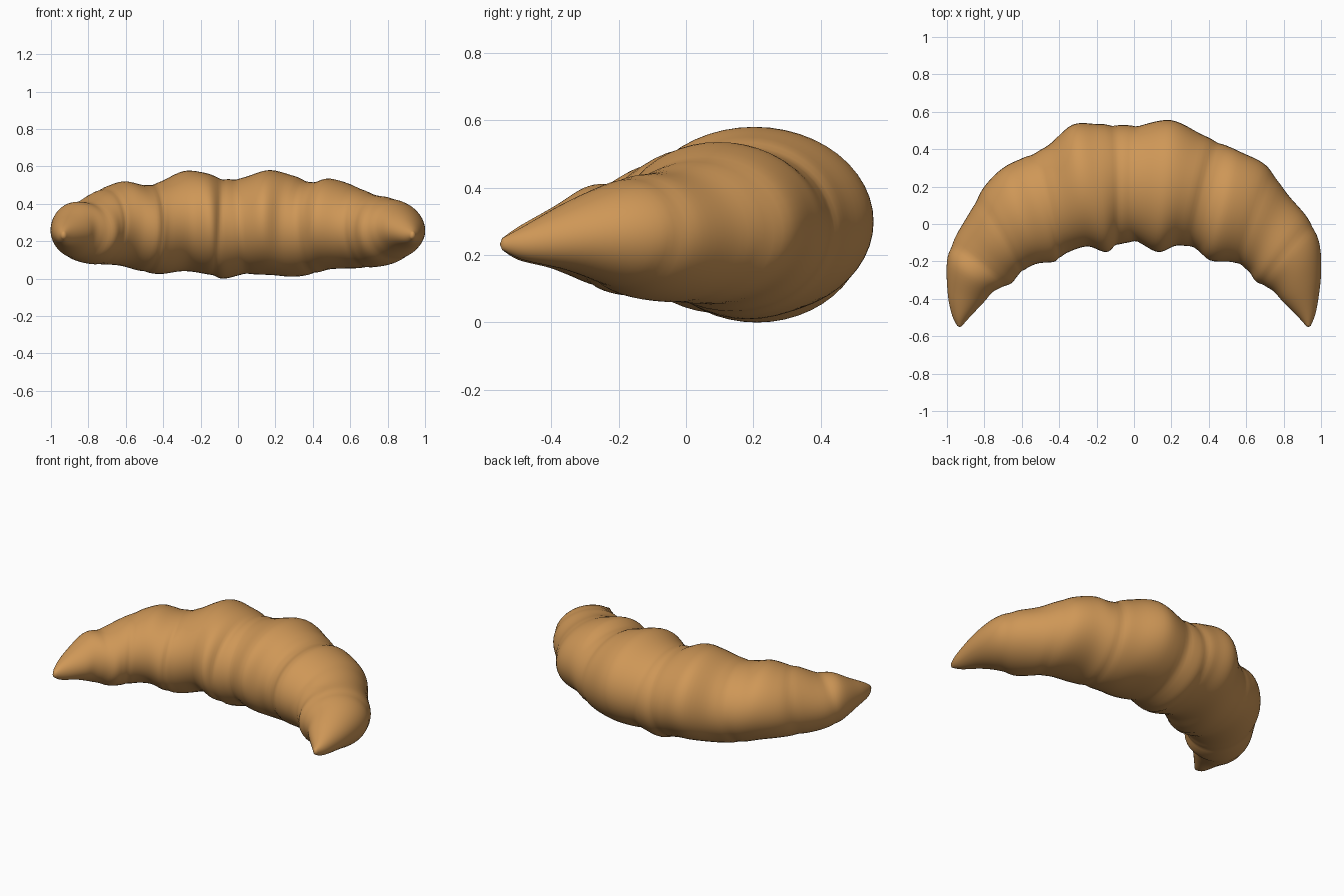
import bpy, bmesh, math
from mathutils import Vector

if "Cube" in bpy.data.objects:
    bpy.data.objects.remove(bpy.data.objects["Cube"])

# Cross-sections along the roll: outer x, y, inner x, y, top z, bottom z
SECTIONS = [
    (-.972, -.49, -.88, -.50, .29, .19),
    (-.995, -.38, -.80, -.415, .345, .165),
    (-1.0, -.20, -.75, -.36, .41, .12),
    (-.96, -.08, -.66, -.32, .42, .09),
    (-.88, .06, -.62, -.275, .465, .08),
    (-.80, .20, -.57, -.235, .50, .08),
    (-.70, .30, -.51, -.21, .525, .07),
    (-.58, .36, -.42, -.20, .505, .04),
    (-.46, .42, -.36, -.155, .525, .03),
    (-.33, .53, -.25, -.12, .58, .045),
    (-.20, .535, -.15, -.15, .57, .03),
    (-.08, .53, -.08, -.11, .54, .005),
    (.03, .53, .02, -.10, .545, .025),
    (.20, .555, .13, -.15, .585, .025),
    (.36, .48, .23, -.115, .555, .015),
    (.47, .43, .33, -.135, .52, .03),
    (.57, .385, .41, -.195, .54, .055),
    (.71, .31, .53, -.205, .50, .06),
    (.82, .16, .61, -.25, .455, .065),
    (.93, .03, .655, -.31, .44, .08),
    (.99, -.10, .74, -.355, .41, .12),
    (1.0, -.27, .80, -.42, .36, .16),
    (.975, -.46, .88, -.50, .29, .19),
]
TIP_L = (-.945, -.545, -.92, -.545, .255, .22)
TIP_R = (.945, -.545, .92, -.545, .255, .22)
ROWS = [TIP_L] + SECTIONS + [TIP_R]
CREASES = (3.6, 5.4, 8.3, 11.7, 12.9, 15.8, 18.4, 20.4)   # edges of the rolled layers
STEPS, SIDES = 6, 48
LAST = len(ROWS) - 1


def sample(t):
    """Smooth interpolation between neighbouring cross-sections."""
    t = min(max(t, 0), LAST)
    i = min(int(t), LAST - 1)
    f = t - i
    p = [ROWS[min(max(i + k, 0), LAST)] for k in (-1, 0, 1, 2)]
    return [b + .5 * f * (c - a + f * (2*a - 5*b + 4*c - d + f * (3*(b - c) + d - a)))
            for a, b, c, d in zip(*p)]


def ring_point(t, ang):
    ox, oy, ix, iy, zt, zb = sample(t)
    c, s = math.cos(ang), math.sin(ang)
    # shallow slanted creases where one layer overlaps the next
    k = 1.0
    for n, e in enumerate(CREASES):
        slant = .25 * s * (1 if e < LAST / 2 else -1)
        k -= .022 * math.exp(-((t - e - slant) / .22) ** 2)
    c, s = c * k, s * k
    return Vector(((ox + ix) / 2 + c * (ox - ix) / 2,
                   (oy + iy) / 2 + c * (oy - iy) / 2,
                   (zt + zb) / 2 + s * (zt - zb) / 2))


# Curved, tapered pastry body
bm = bmesh.new()
rings = []
for n in range(LAST * STEPS + 1):
    rings.append([bm.verts.new(ring_point(n / STEPS, 2 * math.pi * j / SIDES))
                  for j in range(SIDES)])
for a, b in zip(rings, rings[1:]):
    for j in range(SIDES):
        k = (j + 1) % SIDES
        bm.faces.new((a[j], a[k], b[k], b[j]))

# Rounded points at both ends
for ring, x in ((rings[0], -.932), (rings[-1], .932)):
    tip = bm.verts.new((x, -.552, .237))
    for j in range(SIDES):
        bm.faces.new((ring[j], ring[(j + 1) % SIDES], tip))
bmesh.ops.recalc_face_normals(bm, faces=bm.faces)

# Shift to stand on the ground
low = min(v.co.z for v in bm.verts)
bmesh.ops.translate(bm, verts=bm.verts, vec=(0, 0, -low))

mesh = bpy.data.meshes.new("pastry_body")
bm.to_mesh(mesh)
bm.free()
body = bpy.data.objects.new("pastry_body", mesh)
bpy.context.collection.objects.link(body)

crust = bpy.data.materials.new("golden crust")
crust.diffuse_color = (.62, .31, .095, 1)
crust.use_nodes = True
crust.node_tree.nodes["Principled BSDF"].inputs["Base Color"].default_value = crust.diffuse_color
mesh.materials.append(crust)

bpy.context.view_layer.objects.active = body
body.select_set(True)
bpy.ops.object.shade_smooth_by_angle(angle=math.radians(60))
